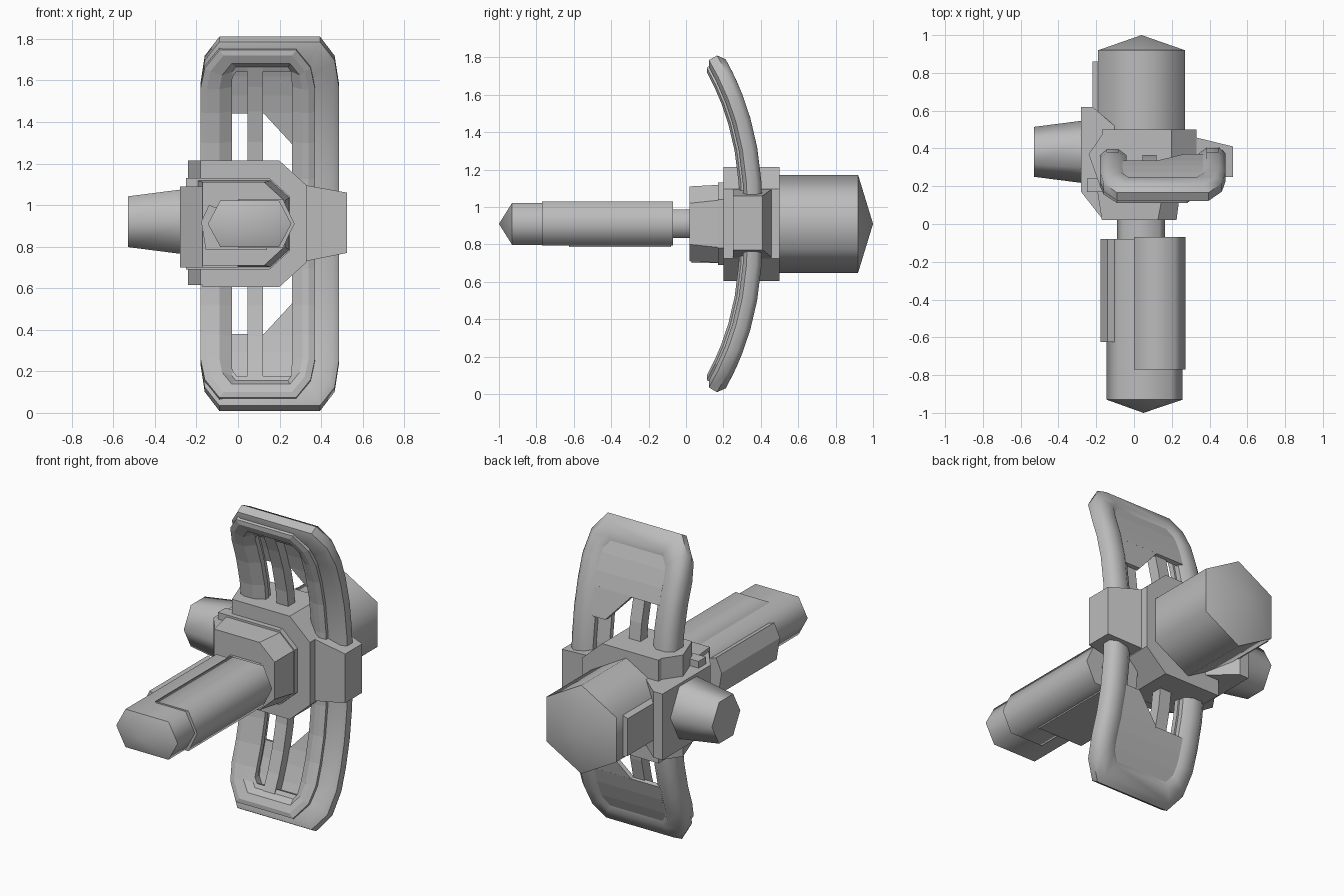
import bpy, bmesh, math

if "Cube" in bpy.data.objects:
    bpy.data.objects.remove(bpy.data.objects["Cube"], do_unlink=True)

grey = bpy.data.materials.new("hull grey")
grey.use_nodes = True
COLOUR = (0.5, 0.5, 0.5, 1)
grey.diffuse_color = COLOUR
grey.node_tree.nodes["Principled BSDF"].inputs["Base Color"].default_value = COLOUR

MID = 0.91  # height of the long axis


def finish(name, bm):
    bmesh.ops.recalc_face_normals(bm, faces=bm.faces)
    mesh = bpy.data.meshes.new(name)
    bm.to_mesh(mesh)
    bm.free()
    mesh.materials.append(grey)
    obj = bpy.data.objects.new(name, mesh)
    bpy.context.collection.objects.link(obj)
    return obj


def loft(name, rings, tip=None, smooth=False, closed=False):
    """Skin a list of equal rings; cap both ends, or join last to first."""
    bm = bmesh.new()
    rows = [[bm.verts.new(p) for p in ring] for ring in rings]
    n = len(rows[0])
    pairs = list(zip(rows, rows[1:])) + ([(rows[-1], rows[0])] if closed else [])
    for a, b in pairs:
        for i in range(n):
            j = (i + 1) % n
            bm.faces.new((a[i], a[j], b[j], b[i])).smooth = smooth
    if not closed:
        bm.faces.new(rows[0])
        if tip:
            peak = bm.verts.new(tip)
            for i in range(n):
                bm.faces.new((rows[-1][i], rows[-1][(i + 1) % n], peak)).smooth = smooth
        else:
            bm.faces.new(rows[-1])
        for row in (rows[0], rows[-1]):
            for i in range(n):
                bm.edges.get((row[i], row[(i + 1) % n])).smooth = False
    return finish(name, bm)


def along_y(pts, y):
    return [(x, y, z) for x, z in pts]


def prism_y(name, pts, y0, y1, **kw):
    return loft(name, [along_y(pts, y0), along_y(pts, y1)], **kw)


def prism_z(name, pts, z0, z1):
    return loft(name, [[(x, y, z) for x, y in pts] for z in (z0, z1)])


def chamfered(x0, x1, half, c, left_c=0.0):
    """Block section in x and z, chamfered on the right and optionally the left."""
    top = [(x1, half - c), (x1 - c * 1.1, half), (x0 + left_c, half), (x0, half - left_c)]
    if not left_c:
        top.pop()
    return [(x, MID + h) for x, h in top] + [(x, MID - h) for x, h in reversed(top)]


def flat_hex(x0, x1, half, c=0.06):
    return [(x0, MID), (x0 + c, MID + half), (x1 - c, MID + half),
            (x1, MID), (x1 - c, MID - half), (x0 + c, MID - half)]


def bend(x, h, depth):
    """Place a point on the forward-sweeping arc of the hoop."""
    a = abs(h)
    tilt = math.atan(0.7125 * a ** 1.5)
    y = 0.35 - 0.285 * a ** 2.5 + depth * math.cos(tilt)
    return (x, y, MID + math.copysign(a + depth * math.sin(tilt), h))


def hoop_loop(x0, x1, top, c, depth):
    levels = [0.0, 0.22, 0.4, 0.55, 0.67]
    side = [(0, h) for h in levels] + [(0.22 * c, top - c), (c, top)]
    right = [(x1 - i, h) for i, h in side]
    left = [(x0 + i, h) for i, h in reversed(side)]
    half = right + left
    low = [(x, -h) for x, h in reversed(half[1:-1])]
    return [bend(x, h, depth) for x, h in half + low]


def bent_bar(name, rows, d0, d1):
    """Bar following the arc; each row is height, left edge, right edge."""
    return loft(name, [[bend(l, h, d0), bend(r, h, d0), bend(r, h, d1), bend(l, h, d1)]
                       for h, l, r in rows])


# Front barrel with pointed nose and two partial sleeves
barrel = flat_hex(-0.145, 0.257, 0.112)
prism_y("front_barrel", barrel, -0.08, -0.93, tip=(0.05, -1.0, MID), smooth=True)
prism_y("right_barrel_sleeve",
        [(0, 1.03), (0.215, 1.03), (0.272, MID), (0.215, 0.793), (0, 0.793)],
        -0.07, -0.77, smooth=True)
prism_y("left_barrel_sleeve",
        [(-0.14, 1.0), (-0.177, 0.92), (-0.155, 0.785), (0.14, 0.785), (0.14, 0.9)],
        -0.08, -0.625)
prism_y("neck", flat_hex(-0.09, 0.165, 0.077, 0.03), -0.1, 0.06, smooth=True)

# Central body
loft("front_block", [along_y(chamfered(-0.17, 0.225, 0.2, 0.09), 0.02),
                     along_y(chamfered(-0.2, 0.25, 0.21, 0.08), 0.21)])
prism_y("block_collar", chamfered(-0.25, 0.25, 0.22, 0.09), 0.17, 0.24)
prism_y("middle_body", chamfered(-0.17, 0.33, 0.305, 0.12), 0.2, 0.5)
prism_z("body_left_bulge",
        [(-0.15, 0.5), (-0.24, 0.37), (-0.18, 0.2), (0, 0.2), (0, 0.5)], 0.615, 1.215)
prism_z("pod_mount",
        [(-0.28, 0.17), (-0.28, 0.62), (-0.22, 0.62), (-0.08, 0.5),
         (0, 0.3), (0, 0.03), (-0.17, 0.03)], 0.7, 1.09)


# Side pod, tapering outward
def pod_ring(x, ry, rz):
    return [(x, 0.382 + ry * math.cos(math.radians(60 * i)),
             0.92 + rz * math.sin(math.radians(60 * i)) / 0.866) for i in range(6)]


loft("side_pod", [pod_ring(-0.25, 0.168, 0.158), pod_ring(-0.53, 0.132, 0.122)], smooth=True)

# Hoop clamp on the other side
loft("hoop_clamp", [[(x, y, z) for y, z in ((y0, z0), (y1, z0), (y1, z1), (y0, z1))]
                    for x, y0, y1, z0, z1 in ((0.3, 0.25, 0.465, 0.725, 1.1),
                                              (0.525, 0.25, 0.41, 0.77, 1.06))])

# Rear engine, a six-sided drum with a shallow point
drum = [(0.04 + 0.265 * math.sin(math.radians(60 * i)),
         MID + 0.262 * math.cos(math.radians(60 * i))) for i in range(6)]
prism_y("rear_engine", drum, 0.45, 0.92, tip=(0.04, 1.0, MID), smooth=True)
prism_y("engine_side_plate", [(-0.15, 0.77), (-0.22, 0.8), (-0.22, 1.02), (-0.15, 1.05)],
        0.5, 0.86)

# Curved hoop: outer tube and stepped front ledge
profile = [(0, -0.02), (0, 0.03), (0.035, 0.06), (0.1, 0.06),
           (0.14, 0.03), (0.14, -0.03), (0.03, -0.04)]
loft("hoop_tube", [hoop_loop(-0.18 + i, 0.485 - i, 0.885 - i, 0.09 - 0.4 * i, d)
                   for i, d in profile], smooth=True, closed=True)
outer, inner = (-0.18, 0.37, 0.86, 0.09), (-0.03, 0.26, 0.765, 0.02)
loft("hoop_ledge", [hoop_loop(*edge, d) for edge, d in
                    ((outer, 0.0), (outer, -0.05), ((-0.15, 0.34, 0.84, 0.08), -0.062),
                     ((-0.09, 0.31, 0.8, 0.06), -0.062), (inner, -0.03), (inner, 0.0))],
     closed=True)

# Hoop panels and centre ribs, above and below
for s, word in ((1, "upper"), (-1, "lower")):
    bent_bar(word + "_panel", [(s * h, -0.06, 0.37) for h in (0.525, 0.61, 0.7, 0.79)], 0.02, 0.045)
    bent_bar(word + "_panel_corner", [(s * 0.37, 0.27, 0.37), (s * 0.38, 0.26, 0.37),
                                      (s * 0.53, 0.12, 0.37)], 0.02, 0.045)
    bent_bar(word + "_rib", [(s * h, 0.045, 0.12) for h in (0.2, 0.4, 0.55, 0.67, 0.775)],
             -0.035, 0.03)

# Keep broad corners crisp while the drums and tube stay soft
for name in ("hoop_tube",):
    tube = bpy.data.objects[name]
    bpy.ops.object.select_all(action='DESELECT')
    tube.select_set(True)
    bpy.context.view_layer.objects.active = tube
    bpy.ops.object.shade_smooth_by_angle(angle=math.radians(50))
